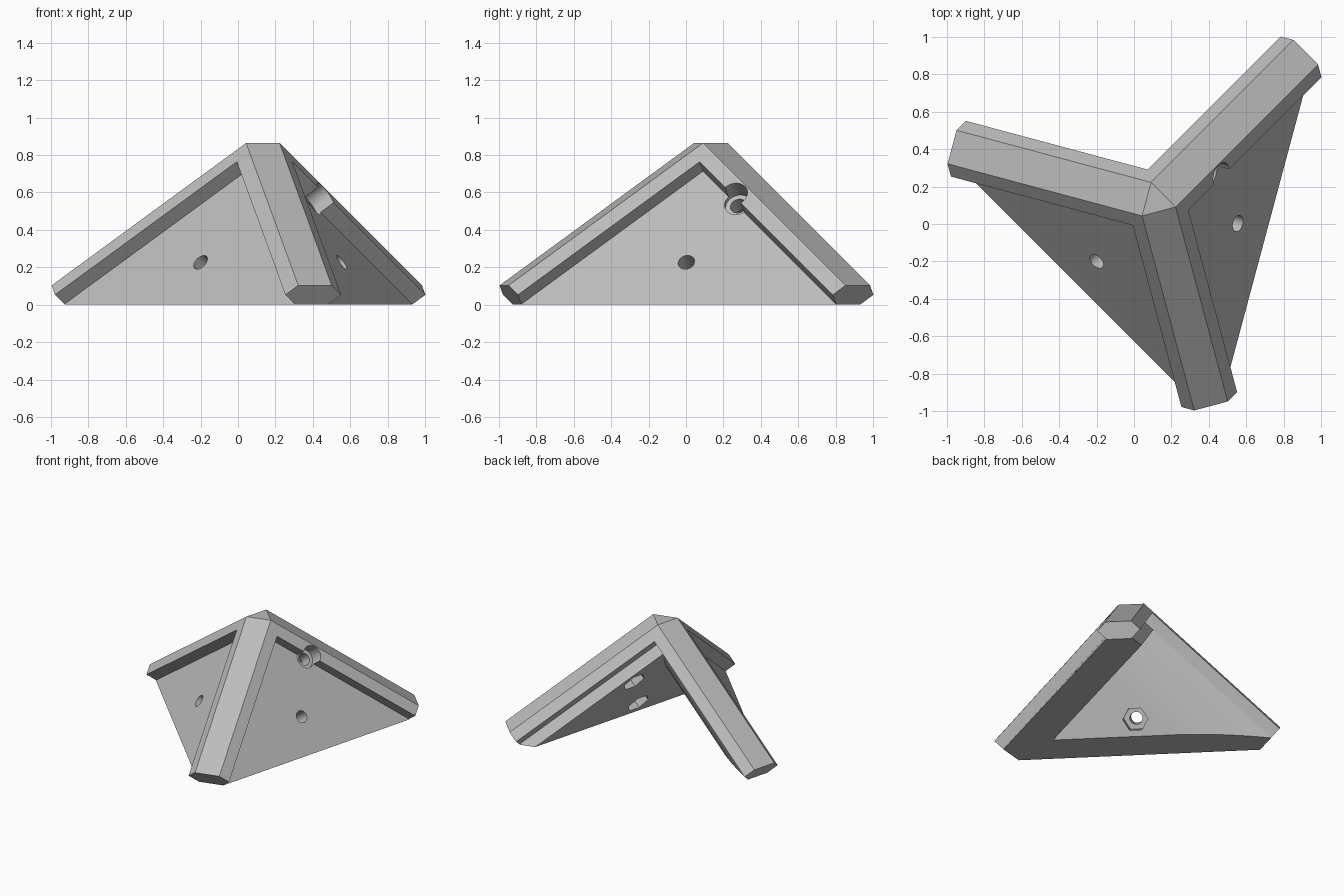
import bpy, bmesh
from math import cos, sin, pi, sqrt, radians
from mathutils import Vector

cube = bpy.data.objects.get("Cube")
if cube:
    bpy.data.objects.remove(cube, do_unlink=True)

# Main sizes, measured along the three square edges from the virtual apex
CHAMFER, RIM, RECESS, INNER, LENGTH = 0.131, 0.218, 0.087, 0.305, 1.45
APEX = Vector((0.119, 0.119, 1.016))
GROUND = APEX.z * sqrt(3)
DIRS = [Vector((cos(radians(a)) * sqrt(2 / 3), sin(radians(a)) * sqrt(2 / 3), -sqrt(1 / 3)))
        for a in (165, 285, 45)]

grey = bpy.data.materials.new("light_grey")
grey.use_nodes = True
colour = (0.5, 0.5, 0.5, 1)
grey.diffuse_color = colour
grey.node_tree.nodes["Principled BSDF"].inputs["Base Color"].default_value = colour


def to_world(p):
    return APEX + sum((d * c for d, c in zip(DIRS, p)), Vector((0, 0, 0)))


def plane(normal, distance):
    """Half-space normal . p <= distance, with a unit normal."""
    n = Vector(normal)
    return n.normalized(), distance / n.length


# Outer limits: chamfered edges, flat top and level ground
ENVELOPE = [plane((-1, -1, 0), -CHAMFER), plane((0, -1, -1), -CHAMFER),
            plane((-1, 0, -1), -CHAMFER), plane((-1, -1, -1), -2 * CHAMFER),
            plane((1, 1, 1), GROUND)]


def corners(planes):
    """Corner points of the convex solid inside all the half-spaces."""
    points = []
    for i, (n1, d1) in enumerate(planes):
        for j in range(i):
            n2, d2 = planes[j]
            line = n1.cross(n2)
            for k in range(j):
                n3, d3 = planes[k]
                det = line.dot(n3)
                if abs(det) < 1e-4:
                    continue
                p = (n2.cross(n3) * d1 + n3.cross(n1) * d2 + line * d3) / det
                if all(n.dot(p) <= d + 2e-5 for n, d in planes):
                    points.append(p)
    return points


def prism(name, axis, profile, start, end, limits=()):
    """Convex profile extruded along one bracket axis, cut by extra half-spaces."""
    planes = list(limits)
    middle = sum((Vector(p) for p in profile), Vector((0, 0))) / len(profile)
    for i, p in enumerate(profile):
        a, b = Vector(profile[i - 1]), Vector(p)
        side = Vector((b.y - a.y, a.x - b.x))
        if side.dot(middle - a) > 0:
            side = -side
        normal = Vector((0, 0, 0))
        normal[(axis + 1) % 3], normal[(axis + 2) % 3] = side
        planes.append(plane(normal, side.dot(a)))
    along = Vector((0, 0, 0))
    along[axis] = 1
    planes += [plane(along, end), plane(-along, -start)]

    bm = bmesh.new()
    for p in corners(planes):
        bm.verts.new(to_world(p))
    bmesh.ops.remove_doubles(bm, verts=bm.verts[:], dist=2e-4)
    bmesh.ops.convex_hull(bm, input=bm.verts[:])
    bmesh.ops.delete(bm, geom=[v for v in bm.verts if not v.link_faces], context="VERTS")
    bmesh.ops.dissolve_limit(bm, angle_limit=radians(0.3), verts=bm.verts[:],
                             edges=bm.edges[:])
    bmesh.ops.recalc_face_normals(bm, faces=bm.faces[:])
    mesh = bpy.data.meshes.new(name)
    bm.to_mesh(mesh)
    bm.free()
    mesh.materials.append(grey)
    obj = bpy.data.objects.new(name, mesh)
    bpy.context.collection.objects.link(obj)
    return obj


def ngon(centre, radius, sides, turn=0.0):
    return [(centre[0] + radius * cos(2 * pi * i / sides + turn),
             centre[1] + radius * sin(2 * pi * i / sides + turn)) for i in range(sides)]


# Three beams with rebated sides; the envelope chamfers their outer edges
section = [(0, 0), (RIM, 0), (RIM, RECESS), (RECESS, RIM), (0, RIM)]
beams = [prism(name, axis, section, 0, LENGTH, ENVELOPE)
         for axis, name in enumerate(("bracket", "front_beam", "back_beam"))]

# Left panel: its inner face rolls off towards the left beam
reach = 0.545
roll, drop = reach - RECESS, INNER - RIM
radius = (roll ** 2 + drop ** 2) / (2 * drop)
steps = [roll * i / 16 for i in range(17)]
curve = [(reach - s, INNER - radius + sqrt(radius ** 2 - s ** 2)) for s in steps]
left_panel = prism("left_panel", 0,
                   [(RECESS, RECESS), (LENGTH, RECESS), (LENGTH, INNER)] + curve,
                   RECESS, LENGTH, ENVELOPE)

# Right panel: flat on both sides
square = [(RECESS, RECESS), (LENGTH, RECESS), (LENGTH, LENGTH), (RECESS, LENGTH)]
right_panel = prism("right_panel", 0, square, RECESS, INNER, ENVELOPE)

# Screw holes with nut pockets on the inside, and one counterbore in the back beam
MID, SIDE = (0.64, 0.64), (0.209, 0.527)
cutters = []
for axis, centre in ((2, MID), (0, MID), (0, SIDE)):
    cutters.append(prism("screw_hole", axis, ngon(centre, 0.045, 32), -0.1, 0.5))
    cutters.append(prism("nut_pocket", axis, ngon(centre, 0.09, 6, -pi / 4), 0.21, 0.5))
cutters.append(prism("counterbore", 0, ngon(SIDE, 0.072, 40), -0.1, 0.11))

# Fuse everything into one solid
bracket = beams[0]
others = beams[1:] + [left_panel, right_panel]
for operation, tools in (("UNION", others), ("DIFFERENCE", cutters)):
    for tool in tools:
        tool.hide_render = True
        mod = bracket.modifiers.new(tool.name, "BOOLEAN")
        mod.operation, mod.solver, mod.object = operation, "EXACT", tool
bpy.context.view_layer.update()
solid = bpy.data.meshes.new_from_object(
    bracket.evaluated_get(bpy.context.evaluated_depsgraph_get()))
bracket.modifiers.clear()
bracket.data = solid
for tool in others + cutters:
    bpy.data.objects.remove(tool, do_unlink=True)

# Keep edges crisp and the curved walls smooth
bpy.ops.object.select_all(action="DESELECT")
bracket.select_set(True)
bpy.context.view_layer.objects.active = bracket
bpy.ops.object.shade_smooth_by_angle(angle=radians(25))
